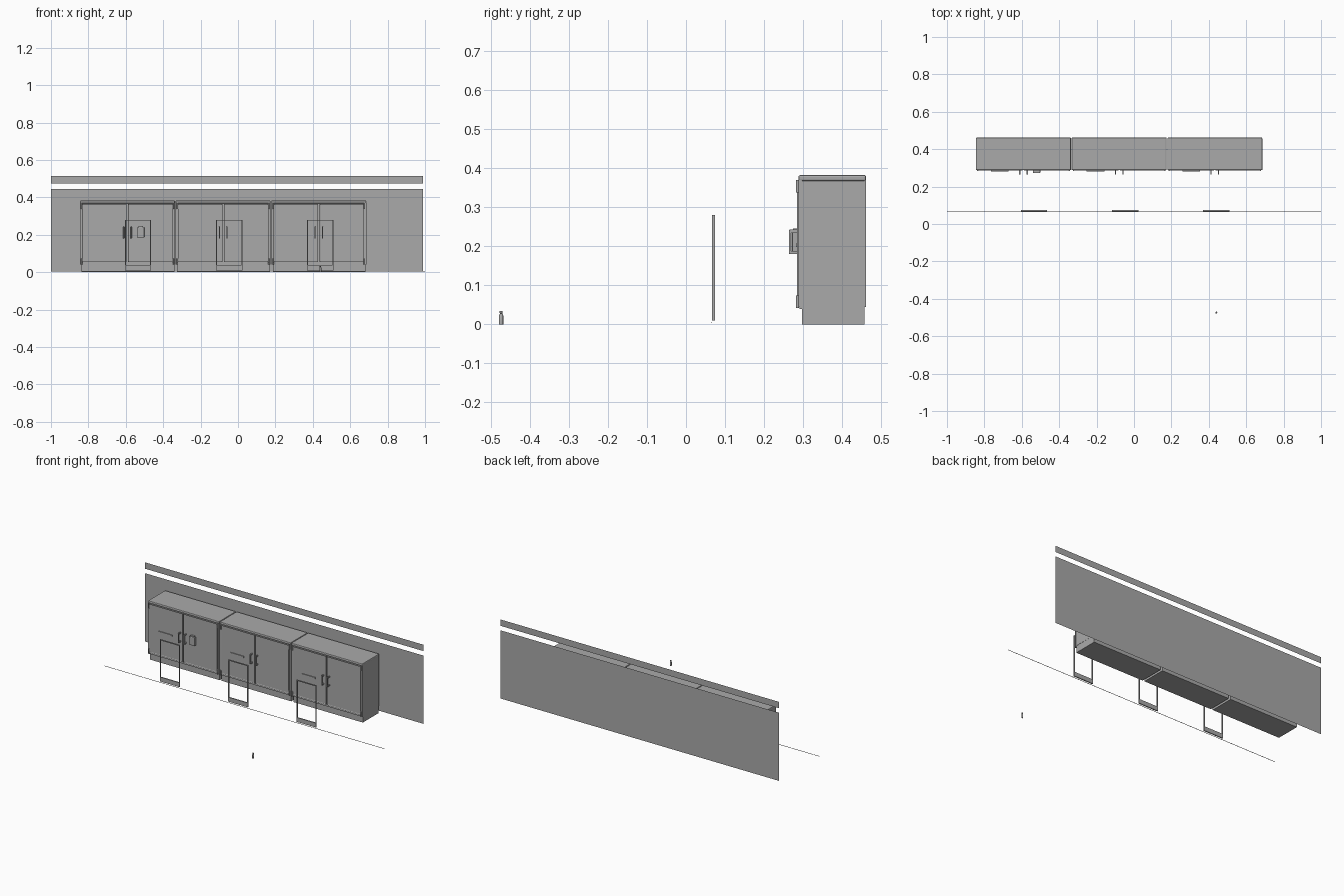
import bpy
import bmesh
import math
from mathutils import Vector

cube = bpy.data.objects.get("Cube")
if cube:
    bpy.data.objects.remove(cube, do_unlink=True)

grey = bpy.data.materials.new("plain_grey")
grey.use_nodes = True
grey.diffuse_color = (0.4, 0.4, 0.4, 1)
grey.node_tree.nodes["Principled BSDF"].inputs["Base Color"].default_value = (0.4, 0.4, 0.4, 1)


def finish(name, bm):
    mesh = bpy.data.meshes.new(name)
    bmesh.ops.recalc_face_normals(bm, faces=bm.faces)
    bm.to_mesh(mesh)
    bm.free()
    mesh.materials.append(grey)
    obj = bpy.data.objects.new(name, mesh)
    bpy.context.collection.objects.link(obj)
    return obj


def box(name, x, y, z, bevel=0):
    """Box from (low, high) ranges, with optional rounded edges."""
    bm = bmesh.new()
    bmesh.ops.create_cube(bm, size=1)
    for v in bm.verts:
        v.co = Vector(r[0] if c < 0 else r[1] for c, r in zip(v.co, (x, y, z)))
    obj = finish(name, bm)
    if bevel:
        mod = obj.modifiers.new("round", "BEVEL")
        mod.width = bevel
        mod.segments = 2
    return obj


def panel(name, x, y, z):
    """Single upright sheet."""
    bm = bmesh.new()
    corners = ((x[0], z[0]), (x[1], z[0]), (x[1], z[1]), (x[0], z[1]))
    bm.faces.new([bm.verts.new((a, y, b)) for a, b in corners])
    return finish(name, bm)


def door(name, x, z):
    """Door with a raised rim around a slightly sunken panel."""
    obj = box(name, x, (0.285, 0.297), z)
    bm = bmesh.new()
    bm.from_mesh(obj.data)
    bm.faces.ensure_lookup_table()
    front = min(bm.faces, key=lambda f: f.calc_center_median().y)
    bmesh.ops.inset_region(bm, faces=[front], thickness=0.006)
    bmesh.ops.translate(bm, verts=front.verts, vec=(0, 0.002, 0))
    bm.to_mesh(obj.data)
    bm.free()


def lathe(name, profile, centre, sides=12):
    """Solid of revolution about a vertical axis."""
    bm = bmesh.new()
    rings = []
    for r, z in profile:
        rings.append([bm.verts.new((centre[0] + r * math.cos(math.tau * i / sides),
                                    centre[1] + r * math.sin(math.tau * i / sides), z))
                      for i in range(sides)])
    for a, b in zip(rings, rings[1:]):
        for i in range(sides):
            j = (i + 1) % sides
            bm.faces.new((a[i], a[j], b[j], b[i]))
    bm.faces.new(rings[0])
    bm.faces.new(rings[-1])
    obj = finish(name, bm)
    for p in obj.data.polygons:
        p.use_smooth = len(p.vertices) == 4
    return obj


# Back wall, strip above it, skirting and floor line
wall_y = 0.479
panel("wall_panel", (-1, 0.99), wall_y, (0.005, 0.445))
panel("wall_upper_strip", (-1, 0.99), wall_y, (0.474, 0.515))
panel("wall_skirting", (-1, 0.99), wall_y - 0.001, (0.005, 0.02))
box("floor_line", (-1, 1), (0.064, 0.066), (0.004, 0.006))

# Three double-door cabinets in a row
for n in range(3):
    left = -0.845 + n * 0.5115
    right = left + 0.508
    mid = (left + right) / 2
    tag = f"_{n + 1}"
    box("cabinet_plinth" + tag, (left + 0.008, right - 0.003), (0.298, 0.458), (0, 0.046))
    box("cabinet_body" + tag, (left + 0.003, right - 0.002), (0.295, 0.462), (0.045, 0.37))
    box("cabinet_top" + tag, (left, right), (0.288, 0.462), (0.367, 0.383), 0.005)
    box("cabinet_sill" + tag, (left, right), (0.291, 0.297), (0.04, 0.05))

    for side, word in ((-1, "left"), (1, "right")):
        outer = mid + side * 0.242
        door(f"door_{word}{tag}", sorted((mid + side * 0.004, outer)), (0.053, 0.365))
        # Cabinet side post and its hinges
        edge = mid + side * 0.254
        box(f"side_post_{word}{tag}", sorted((outer + side * 0.003, edge)),
            (0.289, 0.297), (0.045, 0.37))
        for k, z in enumerate((0.042, 0.338)):
            x = outer + side * 0.002
            lathe(f"hinge_{word}_{k + 1}{tag}", [(0.004, z), (0.004, z + 0.032)], (x, 0.286), 10)
        # Bracket handle beside the centre gap
        hx = (mid + side * 0.02 - 0.003, mid + side * 0.02 + 0.003)
        box(f"handle_grip_{word}{tag}", hx, (0.264, 0.270), (0.18, 0.243), 0.002)
        for k, z in enumerate((0.18, 0.235)):
            box(f"handle_arm_{word}_{k + 1}{tag}", hx, (0.268, 0.288), (z, z + 0.008))

    # Flat name plate on the left door
    box("door_plate" + tag, (left + 0.08, left + 0.175), (0.282, 0.289), (0.198, 0.208))

# Small lock box on the first cabinet
box("lock_box", (-0.541, -0.501), (0.272, 0.288), (0.185, 0.24), 0.003)
box("lock_box_lid", (-0.533, -0.509), (0.274, 0.288), (0.239, 0.246))

# Free-standing open frames in front
for n, left in enumerate((-0.605, -0.117, 0.37)):
    right = left + 0.14
    depth = (0.067, 0.074)
    for word, x in (("left", left), ("right", right - 0.005)):
        box(f"frame_upright_{word}_{n + 1}", (x, x + 0.005), depth, (0.01, 0.28))
    box(f"frame_top_{n + 1}", (left, right), depth, (0.275, 0.28))
    box(f"frame_bottom_{n + 1}", (left, right), depth, (0.01, 0.038))

# Little bottle standing on the floor
lathe("bottle", [(0.0055, 0), (0.0055, 0.023), (0.003, 0.027),
                 (0.003, 0.029), (0.004, 0.029), (0.004, 0.034)], (0.44, -0.474))
